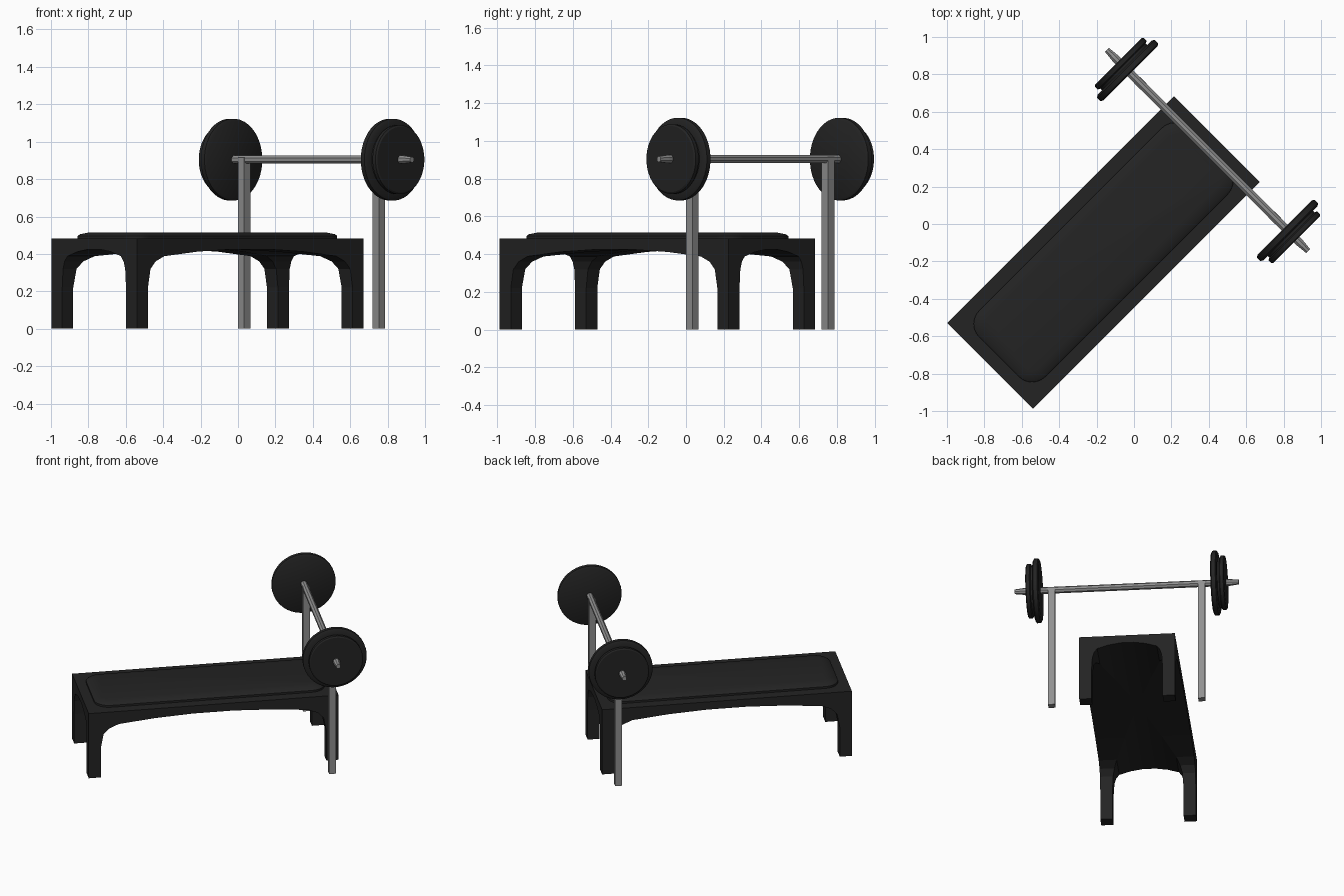
import bpy, bmesh, math
from mathutils import Matrix

if "Cube" in bpy.data.objects:
    bpy.data.objects.remove(bpy.data.objects["Cube"])

# Built along x (length) and y (width), then turned 45 degrees about z at the end
CX, CY = -0.223, 0.008        # bench centre
HL, HW, LEG = 0.857, 0.324, 0.083
BAR_X, BAR_Z = 0.556, 0.904


def material(name, v):
    m = bpy.data.materials.new(name)
    m.diffuse_color = (v, v, v, 1)
    m.use_nodes = True
    m.node_tree.nodes["Principled BSDF"].inputs["Base Color"].default_value = m.diffuse_color
    return m


black = material("matte black", 0.017)
steel = material("grey steel", 0.28)


def finish(name, bm, mat):
    bmesh.ops.recalc_face_normals(bm, faces=bm.faces)
    me = bpy.data.meshes.new(name)
    bm.to_mesh(me)
    bm.free()
    me.materials.append(mat)
    ob = bpy.data.objects.new(name, me)
    bpy.context.collection.objects.link(ob)
    return ob


def box(name, lo, hi, mat):
    bm = bmesh.new()
    bmesh.ops.create_cube(bm, size=1)
    for v in bm.verts:
        v.co = [(a + b) / 2 + c * (b - a) for a, b, c in zip(lo, hi, v.co)]
    return finish(name, bm, mat)


def loft(name, rings, mat):
    """Skin a list of equal-length point rings and cap both ends."""
    bm = bmesh.new()
    vs = [[bm.verts.new(p) for p in r] for r in rings]
    n = len(vs[0])
    for a, b in zip(vs, vs[1:]):
        for i in range(n):
            j = (i + 1) % n
            bm.faces.new((a[i], a[j], b[j], b[i]))
    bm.faces.new(vs[0])
    bm.faces.new(vs[-1])
    return finish(name, bm, mat)


def turned(name, profile, sides, mat):
    """Lathe (y, radius) pairs around the bar axis."""
    off = math.pi / sides
    rings = [[(BAR_X + r * math.cos(off + 2 * math.pi * i / sides), y,
               BAR_Z + r * math.sin(off + 2 * math.pi * i / sides))
              for i in range(sides)] for y, r in profile]
    return loft(name, rings, mat)


def smooth(ob):
    bpy.ops.object.select_all(action='DESELECT')
    ob.select_set(True)
    bpy.context.view_layer.objects.active = ob
    bpy.ops.object.shade_smooth_by_angle(angle=math.radians(30))


# Bench frame: a block with an arched tunnel cut through each way
ARCH = [(1.0, -0.1), (1.0, 0.22), (0.975, 0.32), (0.925, 0.36),
        (0.84, 0.388), (0.52, 0.412), (0.18, 0.425)]


def arch_cutter(name, half, axis):
    pts = [(t * half, z) for t, z in ARCH]
    pts += [(-a, z) for a, z in reversed(pts)]
    if axis == 'x':
        rings = [[(CX + a, CY + s, z) for a, z in pts] for s in (-2, 2)]
    else:
        rings = [[(CX + s, CY + a, z) for a, z in pts] for s in (-2, 2)]
    ob = loft(name, rings, black)
    ob.hide_render = True
    return ob


frame = box("bench_frame", (CX - HL, CY - HW, 0), (CX + HL, CY + HW, 0.482), black)
cutters = [arch_cutter("side_arch_cutter", HL - LEG, 'x'),
           arch_cutter("end_arch_cutter", HW - LEG, 'y')]
for c in cutters:
    mod = frame.modifiers.new(c.name, 'BOOLEAN')
    mod.operation, mod.solver, mod.object = 'DIFFERENCE', 'EXACT', c
bpy.context.view_layer.objects.active = frame
for c in cutters:
    bpy.ops.object.modifier_apply(modifier=c.name)
    bpy.data.objects.remove(c)


# Padded top: rounded rectangle with a softly sloped rim
def pad_ring(inset, z, hl=0.79, hw=0.25, r=0.10, steps=6):
    ring = []
    for q, (sx, sy) in enumerate([(1, 1), (-1, 1), (-1, -1), (1, -1)]):
        for k in range(steps + 1):
            a = math.pi / 2 * (q + k / steps)
            ring.append((CX + sx * (hl - r) + (r - inset) * math.cos(a),
                         CY + sy * (hw - r) + (r - inset) * math.sin(a), z))
    return ring


smooth(loft("bench_pad", [pad_ring(0, 0.475), pad_ring(0, 0.496),
                          pad_ring(0.012, 0.505), pad_ring(0.06, 0.515)], black))

# Uprights, bar and weights
turned("bar", [(-0.76, 0.016), (-0.70, 0.023), (0.70, 0.023), (0.76, 0.016)], 8, steel)
PLATE = [(0.583, 0.205), (0.591, 0.219), (0.618, 0.219), (0.626, 0.205),
         (0.627, 0.172), (0.640, 0.172), (0.641, 0.178), (0.646, 0.185),
         (0.668, 0.185), (0.674, 0.176)]
for side, s in (("left", 1), ("right", -1)):
    y = s * 0.509
    box(side + "_upright", (BAR_X - 0.024, y - 0.024, 0),
        (BAR_X + 0.024, y + 0.024, 0.915), steel)
    smooth(turned(side + "_weights", [(s * p, r) for p, r in PLATE], 40, black))

# Turn the whole set 45 degrees
turn = Matrix.Rotation(math.radians(45), 4, 'Z')
for ob in bpy.context.collection.objects:
    ob.data.transform(turn)
